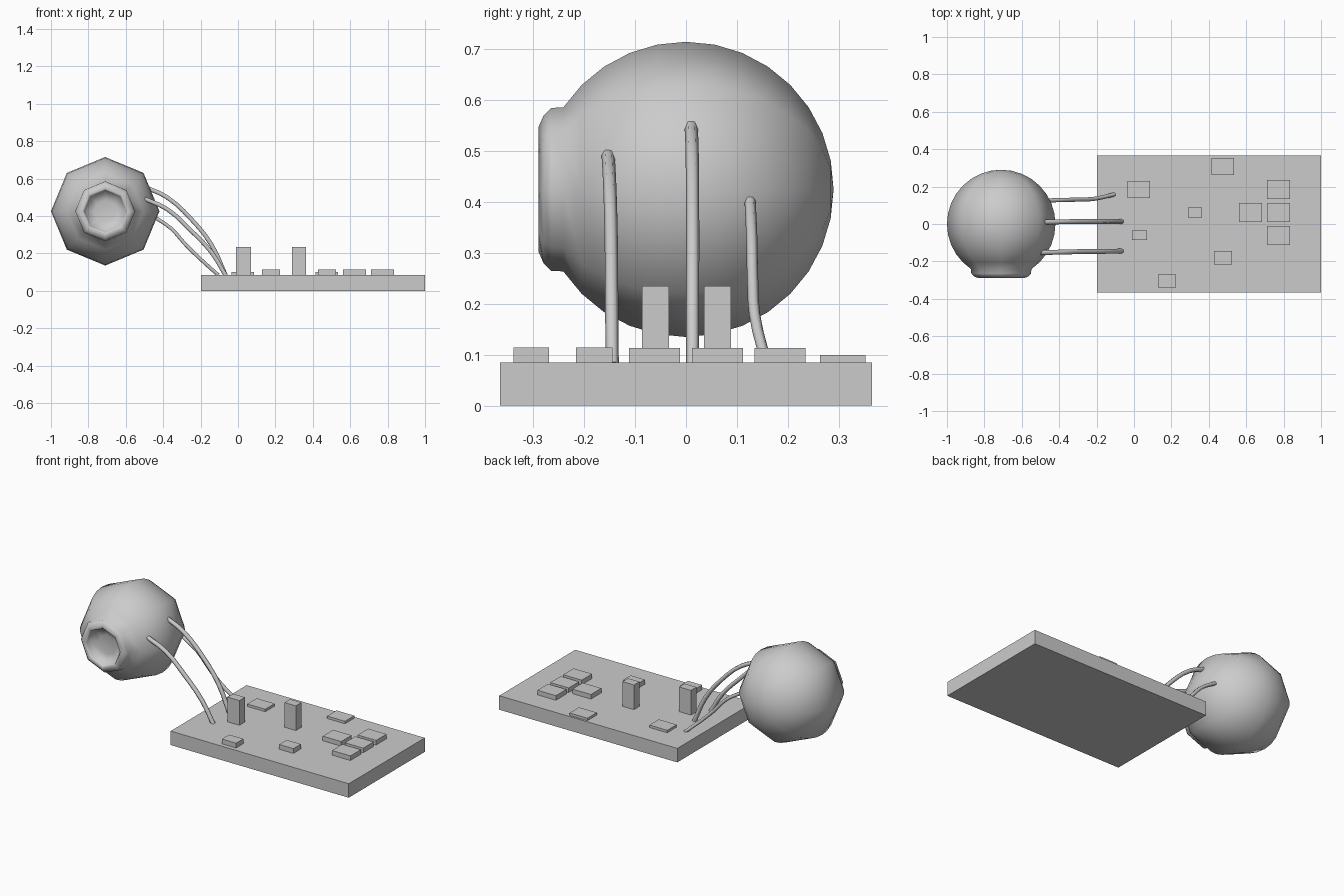
import bpy, bmesh, math

if "Cube" in bpy.data.objects:
    bpy.data.objects.remove(bpy.data.objects["Cube"])


def link_bmesh(name, bm, smooth=False):
    bmesh.ops.recalc_face_normals(bm, faces=bm.faces)
    for f in bm.faces:
        f.smooth = smooth
    me = bpy.data.meshes.new(name)
    bm.to_mesh(me)
    bm.free()
    ob = bpy.data.objects.new(name, me)
    bpy.context.collection.objects.link(ob)
    return ob


def box(name, x0, x1, y0, y1, z0, z1):
    bm = bmesh.new()
    bmesh.ops.create_cube(bm, size=1)
    for v in bm.verts:
        v.co.x = x0 + (v.co.x + 0.5) * (x1 - x0)
        v.co.y = y0 + (v.co.y + 0.5) * (y1 - y0)
        v.co.z = z0 + (v.co.z + 0.5) * (z1 - z0)
    return link_bmesh(name, bm)


def lathe_y(name, profile, center, sides):
    # profile of (radius, y), spun around the y axis, poles at both ends
    bm = bmesh.new()
    cx, cy, cz = center
    rings = []
    for r, y in profile:
        n = 1 if r < 1e-5 else sides
        rings.append([bm.verts.new((cx + r * math.cos(2 * math.pi * i / sides), cy + y,
                                    cz + r * math.sin(2 * math.pi * i / sides)))
                      for i in range(n)])
    for a, b in zip(rings, rings[1:]):
        for i in range(sides):
            j = (i + 1) % sides
            if len(a) == 1:
                bm.faces.new((a[0], b[i], b[j]))
            elif len(b) == 1:
                bm.faces.new((a[i], a[j], b[0]))
            else:
                bm.faces.new((a[i], a[j], b[j], b[i]))
    return link_bmesh(name, bm, True)


def wire(name, pts, radius=0.013):
    cu = bpy.data.curves.new(name, 'CURVE')
    cu.dimensions = '3D'
    cu.bevel_depth = radius
    cu.bevel_resolution = 1
    cu.use_fill_caps = True
    cu.resolution_u = 3
    sp = cu.splines.new('BEZIER')
    sp.bezier_points.add(len(pts) - 1)
    for p, co in zip(sp.bezier_points, pts):
        p.co = co
        p.handle_left_type = p.handle_right_type = 'AUTO'
    ob = bpy.data.objects.new(name, cu)
    bpy.context.collection.objects.link(ob)


# eyeball: eight-sided sphere with a raised rim and sunken pupil at the front
R = 0.29
profile = [(R * math.sin(math.pi * k / 16), R * math.cos(math.pi * k / 16)) for k in range(14)]
profile += [(0.16, -0.265), (0.145, -0.28), (0.122, -0.29), (0.112, -0.279),
            (0.105, -0.25), (0.06, -0.24), (0, -0.237)]
lathe_y("eyeball", profile, (-0.71, 0, 0.425), 8)

# circuit board
TOP = 0.085
box("board", -0.197, 1.0, -0.365, 0.365, 0, TOP)

# components: centre x, centre y, size x, size y, top z
groups = {
    "thin_chip": [(0.025, 0.185, 0.12, 0.09, 0.1), (0.475, 0.308, 0.12, 0.09, 0.1)],
    "tall_block": [(0.03, -0.06, 0.08, 0.053, 0.235), (0.326, 0.062, 0.076, 0.053, 0.235)],
    "small_chip": [(0.177, -0.304, 0.095, 0.07, 0.114), (0.476, -0.18, 0.095, 0.072, 0.114)],
    "wide_chip": [(0.623, 0.062, 0.124, 0.1, 0.113)]
                 + [(0.772, y, 0.124, 0.1, 0.113) for y in (0.185, 0.062, -0.062)],
}
for name, items in groups.items():
    for i, (x, y, sx, sy, z) in enumerate(items):
        box(f"{name}_{i + 1}", x - sx / 2, x + sx / 2, y - sy / 2, y + sy / 2, TOP - 0.005, z)

# wires from the eyeball down to the board
wire("wire_middle", [(-0.49, 0.01, 0.552), (-0.38, 0.012, 0.5), (-0.25, 0.013, 0.383),
                     (-0.14, 0.013, 0.243), (-0.065, 0.013, 0.08)])
wire("wire_front", [(-0.50, -0.153, 0.492), (-0.38, -0.15, 0.437), (-0.26, -0.147, 0.33),
                    (-0.14, -0.146, 0.203), (-0.065, -0.145, 0.08)])
wire("wire_back", [(-0.46, 0.126, 0.402), (-0.36, 0.129, 0.335), (-0.28, 0.131, 0.247),
                   (-0.21, 0.135, 0.178), (-0.105, 0.158, 0.083)], 0.011)
